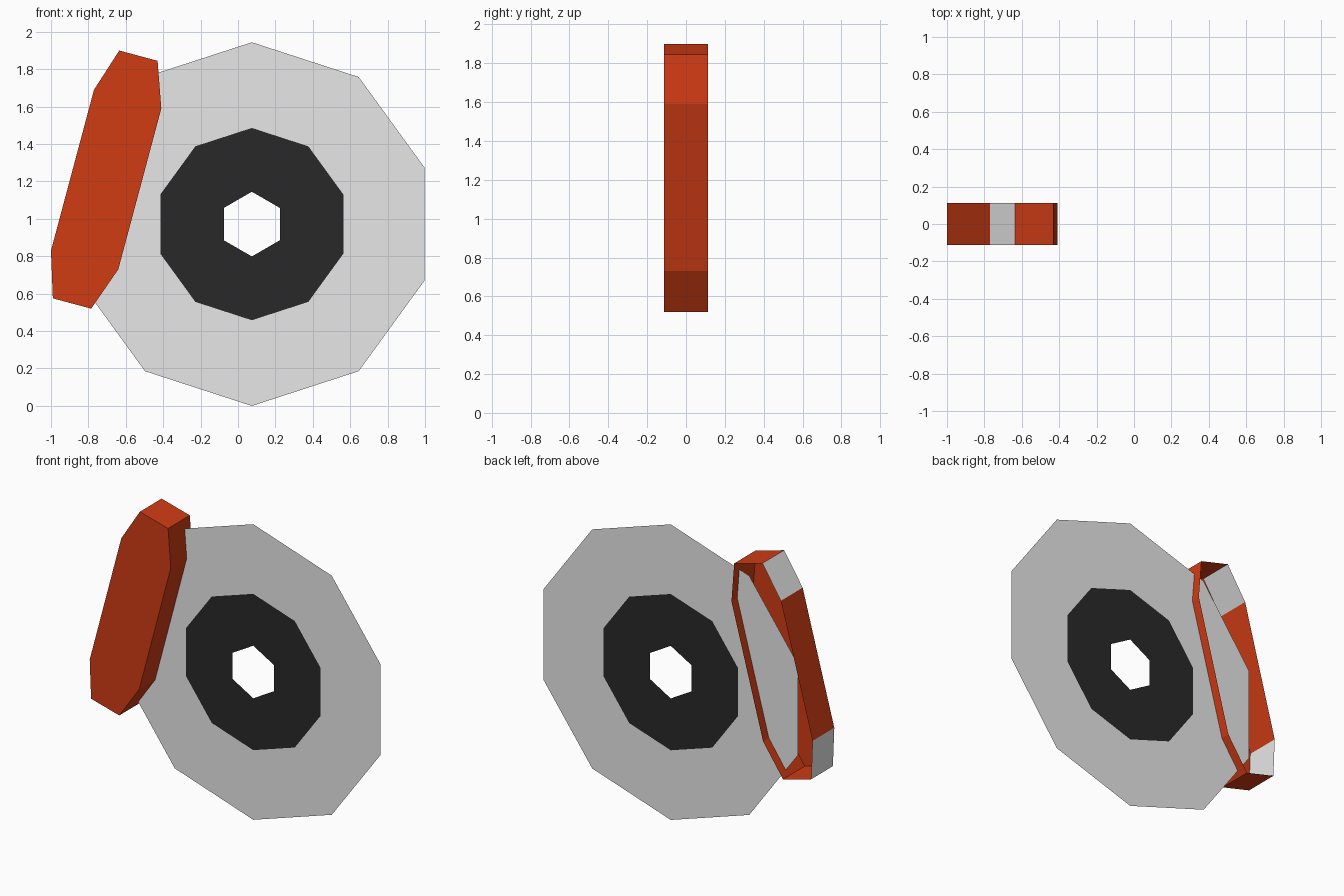
import bpy
import bmesh
from math import cos, sin, pi

cube = bpy.data.objects.get("Cube")
if cube:
    bpy.data.objects.remove(cube, do_unlink=True)

CENTRE_X, CENTRE_Z = 0.074, 0.972
DISC_Y = 0.053
HALF_WIDTH = 0.113


def make_material(name, color):
    mat = bpy.data.materials.new(name)
    mat.use_nodes = True
    mat.diffuse_color = (*color, 1)
    node = next(n for n in mat.node_tree.nodes if n.type == 'BSDF_PRINCIPLED')
    node.inputs["Base Color"].default_value = (*color, 1)
    return mat


steel = make_material("light_grey", (0.8, 0.8, 0.8))
black = make_material("black", (0.022, 0.022, 0.022))
orange = make_material("burnt_orange", (0.63, 0.045, 0.007))


def finish(name, bm, materials):
    mesh = bpy.data.meshes.new(name)
    bm.to_mesh(mesh)
    bm.free()
    for mat in materials:
        mesh.materials.append(mat)
    obj = bpy.data.objects.new(name, mesh)
    bpy.context.collection.objects.link(obj)
    return obj


def flat_ring(name, outer, inner, mat):
    """Flat ring between two regular polygons, each (radius, sides)."""
    bm = bmesh.new()
    for radius, sides in (outer, inner):
        loop = []
        for i in range(sides):
            a = pi / 2 + 2 * pi * i / sides
            loop.append(bm.verts.new((CENTRE_X + radius * cos(a), DISC_Y,
                                      CENTRE_Z + radius * sin(a))))
        for i in range(sides):
            bm.edges.new((loop[i - 1], loop[i]))
    bmesh.ops.triangle_fill(bm, edges=bm.edges[:], use_beauty=True,
                            normal=(0, -1, 0))
    for f in bm.faces:
        f.normal_update()
        if f.normal.y > 0:
            f.normal_flip()
    return finish(name, bm, [mat])


# Thin disc and its dark hub, sharing one plane
flat_ring("brake_disc", (0.972, 10), (0.514, 10), steel)
flat_ring("disc_hub", (0.514, 10), (0.173, 6), black)

# Caliper: front plate with thin side walls, open at the back
profile = [(-0.99, 0.575), (-1.0, 0.83), (-0.77, 1.69), (-0.635, 1.9),
           (-0.43, 1.845), (-0.41, 1.59), (-0.64, 0.73), (-0.785, 0.52)]
bm = bmesh.new()
front = [bm.verts.new((x, -HALF_WIDTH, z)) for x, z in profile]
back = [bm.verts.new((x, HALF_WIDTH, z)) for x, z in profile]
bm.faces.new(front)
for i in range(len(profile)):
    j = (i + 1) % len(profile)
    wall = bm.faces.new((front[j], front[i], back[i], back[j]))
    # the two short outer walls are bare metal
    wall.material_index = 1 if i in (0, 2) else 0
bmesh.ops.recalc_face_normals(bm, faces=bm.faces[:])
bm.faces.ensure_lookup_table()
if bm.faces[0].normal.y > 0:
    bmesh.ops.reverse_faces(bm, faces=bm.faces[:])
finish("brake_caliper", bm, [orange, steel])
